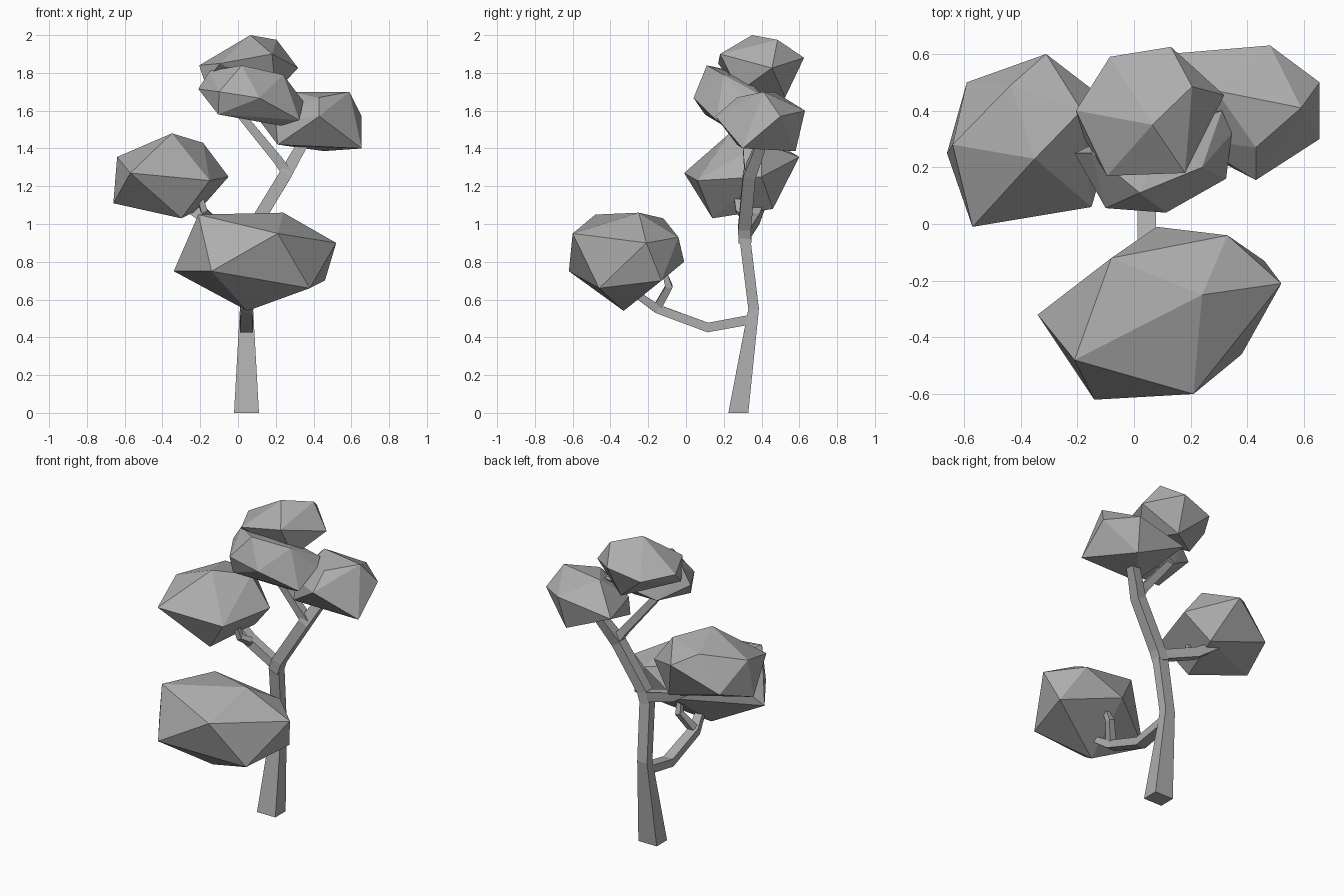
import bpy, bmesh
from mathutils import Vector

X, Y = Vector((1, 0, 0)), Vector((0, 1, 0))
grey = bpy.data.materials.new("mid_grey")
grey.diffuse_color = (.42, .42, .42, 1)


def finish(name, bm):
    bmesh.ops.recalc_face_normals(bm, faces=bm.faces)
    mesh = bpy.data.meshes.new(name)
    bm.to_mesh(mesh)
    bm.free()
    mesh.materials.append(grey)
    bpy.context.collection.objects.link(bpy.data.objects.new(name, mesh))


def branch(name, ref, *path, flat=1):
    """Tapered four-sided tube through points (x, y, z, width)."""
    bm = bmesh.new()
    pts = [Vector(p[:3]) for p in path]
    rings = []
    for i, p in enumerate(pts):
        before = (p - pts[i - 1]).normalized() if i else Vector()
        after = (pts[i + 1] - p).normalized() if i + 1 < len(pts) else Vector()
        t = (before + after).normalized()
        if p.z == 0:
            t = Vector((0, 0, 1))
        u = (ref - t * ref.dot(t)).normalized()
        v = t.cross(u) * flat
        h = path[i][3] / 2
        rings.append([bm.verts.new(p + (u * a + v * b) * h)
                      for a, b in ((1, 1), (-1, 1), (-1, -1), (1, -1))])
    for r, s in zip(rings, rings[1:]):
        for k in range(4):
            j = (k + 1) % 4
            bm.faces.new((r[k], r[j], s[j], s[k]))
    bm.faces.new(rings[0])
    bm.faces.new(rings[-1])
    finish(name, bm)


def foliage(name, *corners):
    """Faceted leaf clump: convex hull around its corners."""
    bm = bmesh.new()
    for c in corners:
        bm.verts.new(c)
    res = bmesh.ops.convex_hull(bm, input=bm.verts[:])
    loose = {g for g in res["geom_interior"] + res["geom_unused"]
             if isinstance(g, bmesh.types.BMVert)}
    bmesh.ops.delete(bm, geom=list(loose), context='VERTS')
    finish(name, bm)


# Trunk, with its upper limb leaning right
branch("trunk", X, (.045, .277, 0, .132), (.045, .358, .55, .07), (.06, .31, .94, .072), flat=.8)
branch("upper_limb", Y, (.055, .312, .91, .068), (.08, .31, .98, .068),
       (.25, .335, 1.26, .066), (.3, .37, 1.35, .06), (.4, .43, 1.52, .05))
branch("upper_left_limb", Y, (.26, .34, 1.27, .055), (.21, .33, 1.34, .05), (-.02, .31, 1.62, .04))

# Left limb and its twigs
branch("left_limb", Y, (.06, .31, .95, .058), (-.17, .36, 1.03, .06), (-.34, .41, 1.14, .045))
branch("left_twig", Y, (-.13, .35, 1.02, .04), (-.18, .28, 1.07, .035), (-.2, .27, 1.14, .03))

# Front limb and its twigs
branch("front_limb", X, (.045, .35, .495, .068), (.045, .115, .452, .068),
       (.045, -.15, .55, .062), (.08, -.28, .64, .045), flat=.75)
branch("front_twig", X, (.05, -.15, .56, .045), (.11, -.09, .67, .038), (.12, -.11, .73, .028))

# Leaf clumps
foliage("front_foliage", (-.14, -.62, .75), (.21, -.6, .95), (-.21, -.48, 1.05),
        (.24, -.25, 1.06), (.52, -.21, .9), (.46, -.13, .7), (.05, -.33, .54),
        (-.34, -.32, .75), (-.08, -.12, 1.03), (.33, -.04, .93), (.08, -.01, .8),
        (.38, -.46, .66))
foliage("left_foliage", (-.35, .23, 1.48), (-.57, -.01, 1.27), (-.31, .6, 1.355),
        (-.64, .28, 1.355), (-.15, .06, 1.23), (-.185, .4, 1.43), (-.05, .4, 1.25),
        (-.3, .14, 1.03), (-.66, .25, 1.11), (-.2, .46, 1.08), (-.59, .5, 1.2),
        (-.435, .49, 1.42))
foliage("right_foliage", (.59, .41, 1.7), (.29, .47, 1.7), (.43, .27, 1.67),
        (.43, .155, 1.57), (.655, .3, 1.4), (.655, .5, 1.57), (.48, .63, 1.6),
        (.12, .6, 1.54), (.455, .58, 1.386), (.21, .27, 1.42), (.2, .3, 1.55))
foliage("middle_foliage", (-.21, .25, 1.715), (-.1, .056, 1.7), (-.105, .1, 1.58),
        (.113, .04, 1.667), (.02, .11, 1.84), (.24, .2, 1.79), (-.15, .25, 1.81),
        (.345, .32, 1.65), (.325, .16, 1.55), (.23, .2, 1.52), (.31, .4, 1.68),
        (-.03, .34, 1.6), (.12, .32, 1.78))
foliage("top_foliage", (.065, .35, 2), (.205, .485, 1.975), (-.205, .4, 1.84),
        (-.085, .59, 1.83), (.13, .625, 1.88), (.318, .455, 1.826), (.18, .18, 1.9),
        (-.095, .17, 1.85), (.1, .525, 1.67), (-.175, .3, 1.75), (.2, .28, 1.7))
